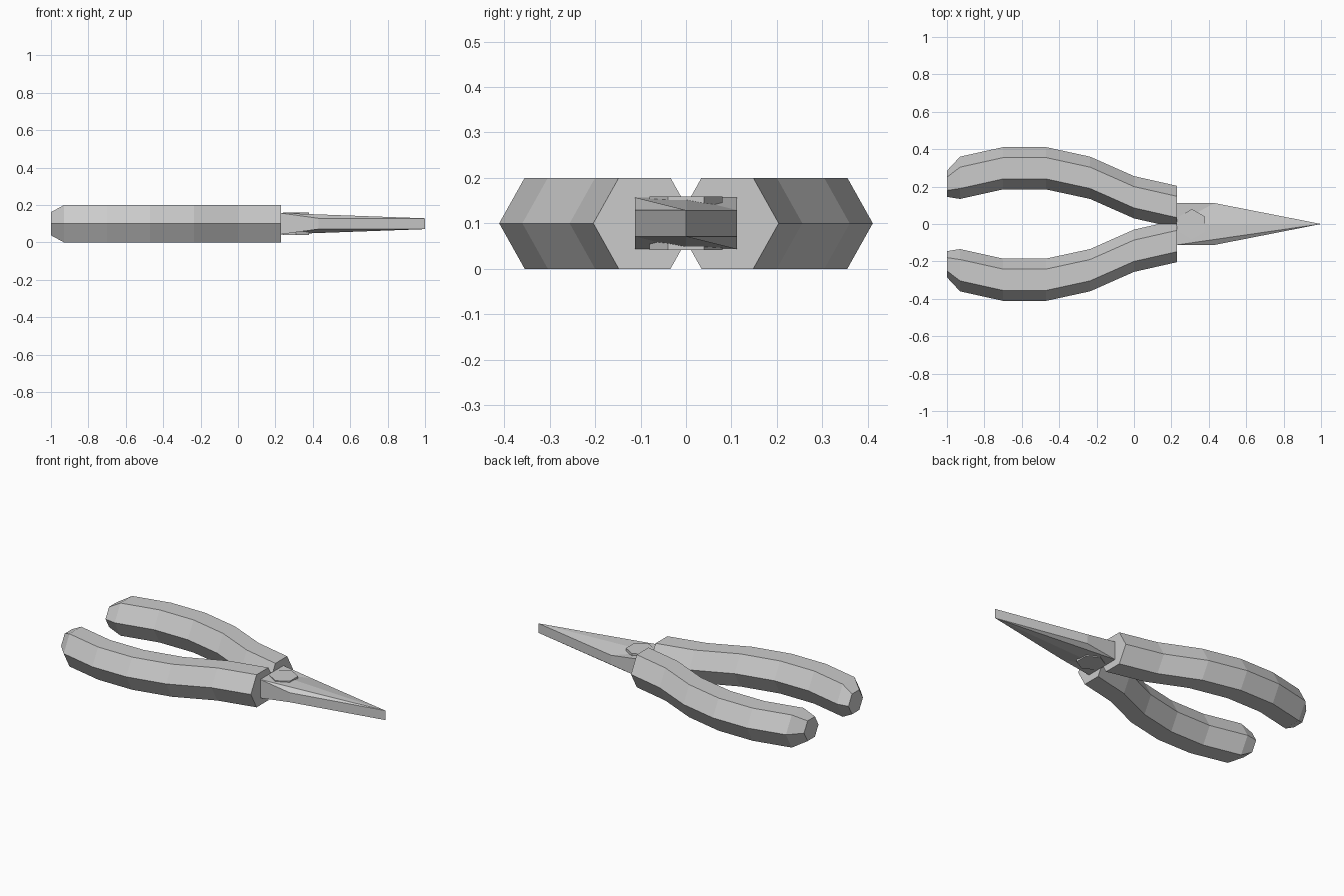
import bpy, bmesh
from math import pi
from mathutils import Matrix

if "Cube" in bpy.data.objects:
    bpy.data.objects.remove(bpy.data.objects["Cube"])

MID = 0.1  # height of the middle plane


def make_object(name, verts, faces):
    mesh = bpy.data.meshes.new(name)
    mesh.from_pydata(verts, [], faces)
    bm = bmesh.new()
    bm.from_mesh(mesh)
    bmesh.ops.recalc_face_normals(bm, faces=bm.faces)
    bm.to_mesh(mesh)
    bm.free()
    obj = bpy.data.objects.new(name, mesh)
    bpy.context.collection.objects.link(obj)
    return obj


# Handles: hexagonal section lofted along a curved path, mirrored in y
# stations: x, centre y, section scale
PATH = [(-1.0, 0.215, 0.62), (-0.93, 0.247, 1), (-0.70, 0.298, 1), (-0.47, 0.298, 1),
        (-0.235, 0.247, 1), (0.0, 0.143, 1), (0.23, 0.091, 1)]
HEX = [(0.113, 0), (0.057, 0.1), (-0.057, 0.1), (-0.113, 0), (-0.057, -0.1), (0.057, -0.1)]


def handle(name, side):
    verts = [(x, side * (cy + s * hy), MID + s * hz) for x, cy, s in PATH for hy, hz in HEX]
    faces = [(6 * i + j, 6 * i + (j + 1) % 6, 6 * i + 6 + (j + 1) % 6, 6 * i + 6 + j)
             for i in range(len(PATH) - 1) for j in range(6)]
    last = 6 * (len(PATH) - 1)
    faces += [tuple(range(6)), tuple(range(last, last + 6))]
    return make_object(name, verts, faces)


handle("left_handle", 1)
handle("right_handle", -1)

# Jaws: tapering wedge with split, slightly twisted top and bottom;
# the second jaw is the first turned half a turn about the long axis
OUTLINE = [(0.228, 0.0, 0.057), (0.228, -0.112, 0.057), (0.43, -0.112, 0.029), (1.0, 0.0, 0.029)]


def jaw(name, turn):
    verts = [(x, turn * y, MID + turn * k * h) for k in (1, -1) for x, y, h in OUTLINE]
    faces = [(0, 1, 3), (1, 2, 3),      # top
             (4, 5, 6), (4, 6, 7),      # bottom
             (0, 1, 5, 4), (1, 2, 6, 5), (2, 3, 7, 6), (3, 0, 4, 7)]
    return make_object(name, verts, faces)


jaw("right_jaw", 1)
jaw("left_jaw", -1)

# Pivot: six-sided pin through both jaws
mesh = bpy.data.meshes.new("pivot_pin")
bm = bmesh.new()
bmesh.ops.create_cone(bm, cap_ends=True, segments=6, radius1=0.08, radius2=0.08, depth=0.118,
                      matrix=Matrix.Translation((0.31, 0, MID)))
ys = [v.co.y for v in bm.verts]
if max(ys) < 0.079:  # corners must point along y
    bmesh.ops.rotate(bm, verts=bm.verts, cent=(0.31, 0, MID), matrix=Matrix.Rotation(pi / 6, 3, 'Z'))
bm.to_mesh(mesh)
bm.free()
bpy.context.collection.objects.link(bpy.data.objects.new("pivot_pin", mesh))
